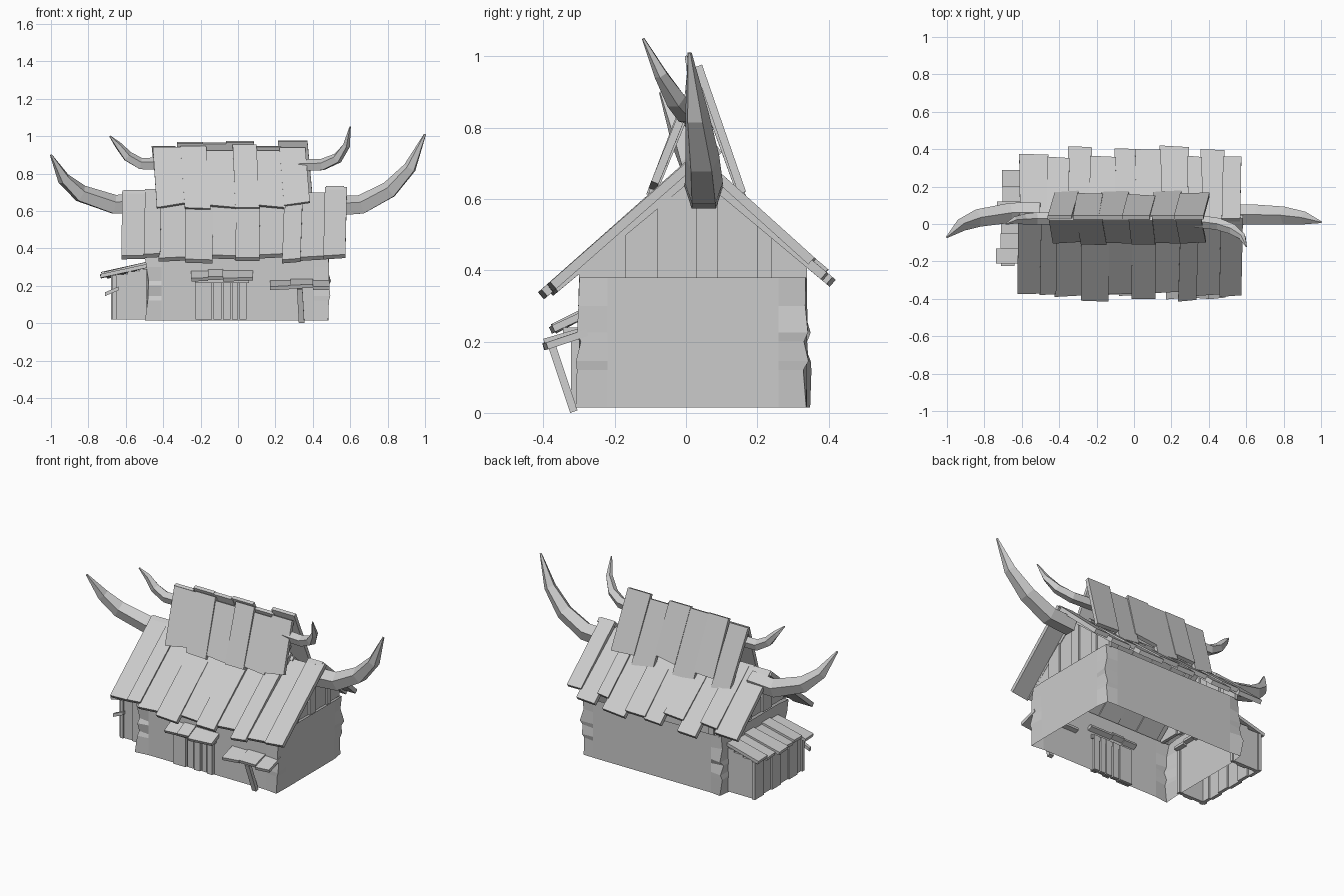
import bpy, bmesh, random
from mathutils import Vector

random.seed(4)
if "Cube" in bpy.data.objects:
    bpy.data.objects.remove(bpy.data.objects["Cube"])

mat = bpy.data.materials.new("weathered_grey")
mat.use_nodes = True
GREY = (0.6, 0.6, 0.6, 1)
mat.diffuse_color = GREY
mat.node_tree.nodes["Principled BSDF"].inputs["Base Color"].default_value = GREY


def jit(a):
    return random.uniform(-a, a)


def finish(name, bm):
    bmesh.ops.recalc_face_normals(bm, faces=bm.faces)
    me = bpy.data.meshes.new(name)
    bm.to_mesh(me)
    bm.free()
    me.materials.append(mat)
    ob = bpy.data.objects.new(name, me)
    bpy.context.collection.objects.link(ob)
    return ob


def slab(name, quad, t):
    """Board: a four-cornered outline thickened by t behind its face."""
    q = [Vector(p) for p in quad]
    n = (q[2] - q[0]).cross(q[3] - q[1]).normalized() * t
    bm = bmesh.new()
    a = [bm.verts.new(p) for p in q]
    b = [bm.verts.new(p - n) for p in q]
    bm.faces.new(a)
    bm.faces.new(b[::-1])
    for i in range(4):
        j = (i + 1) % 4
        bm.faces.new((a[i], b[i], b[j], a[j]))
    return finish(name, bm)


def box(name, lo, hi):
    (x0, y0, z0), (x1, y1, z1) = lo, hi
    return slab(name, [(x0, y0, z0), (x1, y0, z0), (x1, y0, z1), (x0, y0, z1)], y1 - y0)


def slope(name, edges, ends, ridge, z_at, t, lean):
    """Row of roof boards running from the ridge down to uneven ends."""
    for i, end in enumerate(ends):
        x0, x1 = edges[i] - 0.004, edges[i + 1] + 0.004
        lift = 0.012 * (i % 2)
        ry, rz = ridge[0], ridge[1] + jit(0.012) + lift
        s = lean + jit(0.008)
        d = jit(0.01)
        quad = [(x0, end, z_at(end) + lift), (x1, end + d, z_at(end + d) + lift),
                (x1 + s, ry, rz), (x0 + s, ry, rz)]
        if end > ry:
            quad.reverse()
        slab(name, quad, t)


def horn(name, pts, radii, sides=5):
    pts = [Vector(p) for p in pts]
    bm = bmesh.new()
    rings = []
    for i, (p, r) in enumerate(zip(pts, radii)):
        tan = (pts[min(i + 1, len(pts) - 1)] - pts[max(i - 1, 0)]).normalized()
        rot = tan.to_track_quat('Z', 'Y').to_matrix()
        rings.append(bmesh.ops.create_circle(bm, segments=sides, radius=r)["verts"])
        for v in rings[-1]:
            v.co = rot @ v.co + p
    for a, b in zip(rings, rings[1:]):
        for k in range(sides):
            m = (k + 1) % sides
            bm.faces.new((a[k], a[m], b[m], b[k]))
    bm.faces.new(rings[0])
    bm.faces.new(rings[-1])
    return finish(name, bm)


# House walls: open shell with chipped corners
bm = bmesh.new()
X0, X1, Y0, Y1 = -0.49, 0.485, -0.3, 0.34
rings = []
for z in (0.015, 0.12, 0.145, 0.2, 0.225, 0.3, 0.38):
    ring = []
    for cx, cy, first in ((X0, Y0, 0), (X1, Y0, 1), (X1, Y1, 0), (X0, Y1, 1)):
        sx, sy = (1 if cx < 0 else -1), (1 if cy < 0 else -1)
        near = [(cx, cy + 0.08 * sy), (cx + jit(0.014), cy + jit(0.014)), (cx + 0.08 * sx, cy)]
        ring += near[::-1] if first else near
    rings.append([bm.verts.new((x, y, z)) for x, y in ring])
for a, b in zip(rings, rings[1:]):
    for k in range(len(a)):
        m = (k + 1) % len(a)
        bm.faces.new((a[k], a[m], b[m], b[k]))
finish("house_walls", bm)

# Gable boards under the main roof
RIDGE_Y = 0.03


def under(y):
    return 0.665 - 0.83 * abs(y - RIDGE_Y)


gable = [-0.3, -0.17, -0.08, RIDGE_Y, 0.09, 0.2, 0.24, 0.34]
for side in (-1, 1):
    for i, (a, b) in enumerate(zip(gable, gable[1:])):
        x = side * (0.465 + 0.012 * (i % 2))
        slab("gable_board", [(x, a, 0.375), (x, b, 0.375), (x, b, under(b)), (x, a, under(a))],
             0.02 * side)

# Main roof
slope("main_roof_front_board",
      [-0.62, -0.5, -0.42, -0.28, -0.14, -0.01, 0.11, 0.24, 0.33, 0.46, 0.57],
      [-0.375, -0.38, -0.39, -0.41, -0.37, -0.40, -0.37, -0.415, -0.385, -0.39],
      (RIDGE_Y, 0.71), lambda y: 0.705 - 0.85 * (RIDGE_Y - y), 0.026, 0.01)
slope("main_roof_back_board",
      [-0.61, -0.46, -0.35, -0.23, -0.1, 0.01, 0.14, 0.29, 0.36, 0.48, 0.57],
      [0.375, 0.36, 0.415, 0.365, 0.405, 0.40, 0.42, 0.365, 0.40, 0.36],
      (RIDGE_Y, 0.71), lambda y: 0.705 - 0.85 * (y - RIDGE_Y), 0.026, 0)

# Steep upper roof, open at both ends
slope("upper_roof_front_board", [-0.43, -0.28, -0.15, -0.01, 0.11, 0.25, 0.38],
      [-0.105, -0.11, -0.1, -0.11, -0.1, -0.105],
      (0.02, 0.935), lambda y: 0.95 - 2.65 * (0.02 - y), 0.022, -0.02)
slope("upper_roof_back_board", [-0.42, -0.3, -0.17, -0.03, 0.11, 0.25, 0.4],
      [0.17, 0.165, 0.172, 0.16, 0.172, 0.165],
      (0.045, 0.955), lambda y: 0.96 - 2.85 * (y - 0.045), 0.022, -0.03)
for x in (-0.36, 0.3):
    slab("upper_roof_strut", [(x, -0.06, 0.62), (x, -0.02, 0.61), (x, 0.1, 0.73), (x, 0.08, 0.76)], 0.03)

# Horns on the main ridge and on the upper ridge
big = [0.058, 0.056, 0.05, 0.036, 0.006]
small = [0.036, 0.034, 0.03, 0.02, 0.004]
horn("main_horn_left", [(0.5, 0.05, 0.62), (0.66, 0.05, 0.63), (0.81, 0.045, 0.71),
                        (0.92, 0.03, 0.83), (1.0, 0.01, 1.01)], big)
horn("main_horn_right", [(-0.5, 0.06, 0.64), (-0.66, 0.06, 0.63), (-0.84, 0.03, 0.69),
                         (-0.93, -0.01, 0.77), (-1.0, -0.07, 0.9)], big)
horn("upper_horn_left", [(0.3, 0.02, 0.84), (0.45, 0.0, 0.845), (0.53, -0.03, 0.88),
                         (0.58, -0.07, 0.95), (0.6, -0.12, 1.05)], small)
horn("upper_horn_right", [(-0.36, 0.03, 0.85), (-0.52, 0.03, 0.85), (-0.59, 0.025, 0.89),
                          (-0.64, 0.02, 0.95), (-0.685, 0.0, 1.0)], small)

# Door boards, running through the front wall, and the awning above
edges = [-0.23, -0.135, -0.085, -0.035, 0.005, 0.05]
for i, (a, b) in enumerate(zip(edges, edges[1:])):
    box("door_board", (a + 0.004, -0.322 + 0.01 * (i % 2), 0.02), (b - 0.004, -0.285, 0.24))


def awning(edges, z_top, drop, reach):
    for i, (a, b) in enumerate(zip(edges, edges[1:])):
        y = -0.3 - reach + jit(0.01)
        z = z_top + 0.008 * (i % 2)
        slab("awning_board", [(a, y, z - drop), (b, y + jit(0.01), z - drop + jit(0.006)),
                              (b, -0.28, z), (a, -0.28, z)], 0.02)


awning([-0.25, -0.16, -0.08, 0.08], 0.29, 0.05, 0.08)
box("door_lintel", (-0.23, -0.345, 0.215), (0.06, -0.29, 0.24))

# Window awning with its slanting prop
awning([0.17, 0.28, 0.4, 0.49], 0.235, 0.04, 0.095)
slab("awning_prop", [(0.325, -0.325, 0), (0.355, -0.325, 0), (0.345, -0.385, 0.18), (0.315, -0.385, 0.18)],
     0.022)

# Lean-to on the right side: board walls and a sloping roof
rows = [-0.21, -0.13, -0.05, 0.03, 0.12, 0.2, 0.29]
for i, (a, b) in enumerate(zip(rows, rows[1:])):
    x = -0.67 - 0.01 * (i % 2)
    slab("lean_to_side_board", [(x, b, 0.02), (x, a, 0.02), (x, a, 0.255), (x, b, 0.255)], 0.02)
    e = -0.72 + jit(0.02)
    z = 0.012 * (i % 2)
    slab("lean_to_roof_board", [(e, a, 0.262 + z), (-0.47, a, 0.32 + z),
                                (-0.47, b, 0.32 + z), (e, b, 0.262 + z + jit(0.006))], 0.02)
cols = [-0.68, -0.59, -0.53, -0.48]
for y in (-0.2, 0.26):
    for i, (a, b) in enumerate(zip(cols, cols[1:])):
        box("lean_to_end_board", (a, y - 0.008 * (i % 2), 0.02), (b, y + 0.02, 0.26 + 0.015 * i))
slab("lean_to_brace", [(-0.71, -0.225, 0.145), (-0.64, -0.225, 0.175), (-0.64, -0.225, 0.195),
                       (-0.71, -0.225, 0.165)], 0.02)
